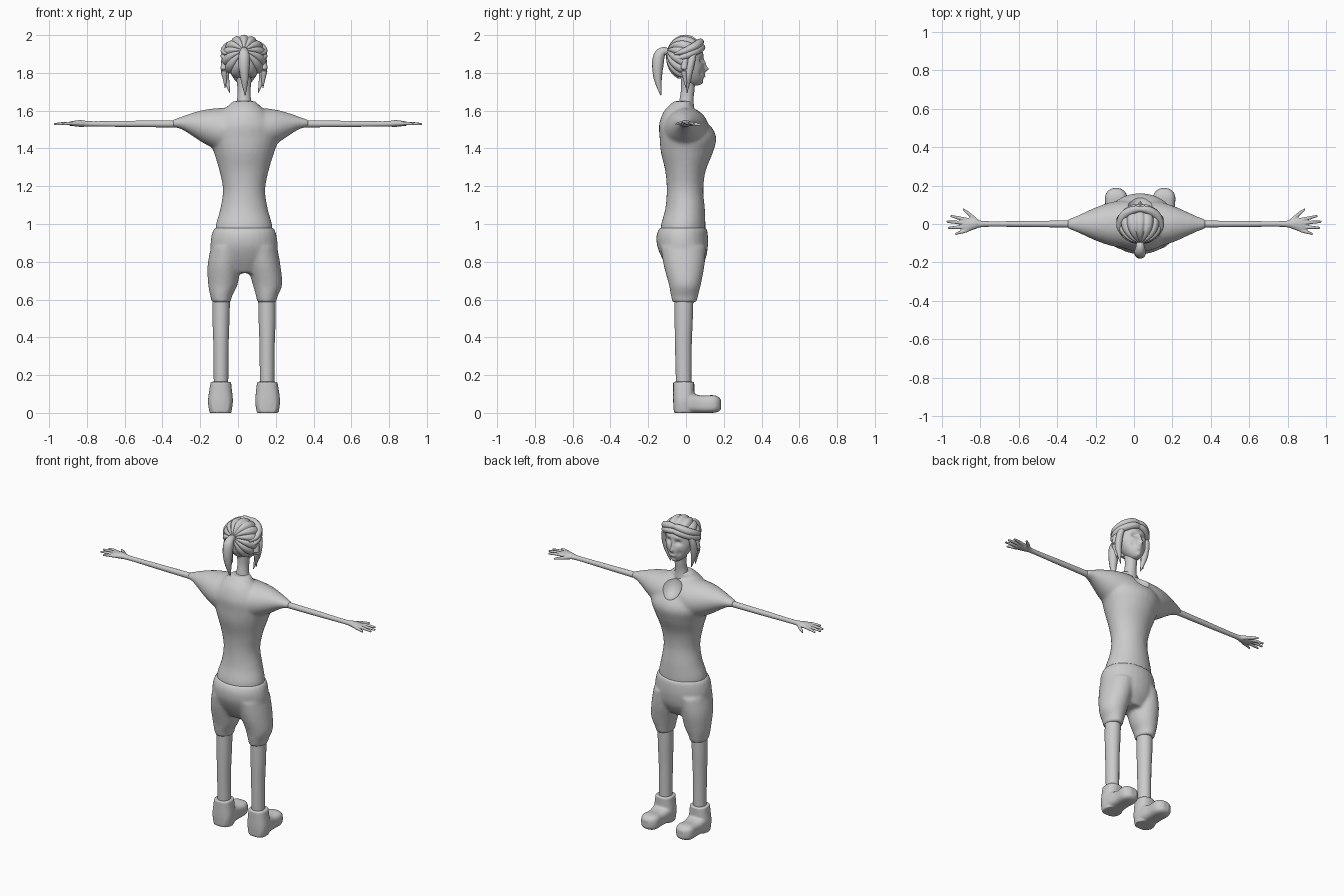
import bpy, bmesh
from math import sin, cos, pi, radians, exp
from mathutils import Vector, Matrix

if "Cube" in bpy.data.objects:
    bpy.data.objects.remove(bpy.data.objects["Cube"])

MID = 0.032  # the body stands slightly off centre
clay = bpy.data.materials.new("light_grey")
clay.use_nodes = True
clay.diffuse_color = (0.6, 0.6, 0.6, 1)
clay.node_tree.nodes["Principled BSDF"].inputs["Base Color"].default_value = (0.6, 0.6, 0.6, 1)


def spline(rings, steps=5):
    """Smooth in-between rings by Catmull-Rom."""
    pts = [Vector(r) for r in rings]
    pts = [pts[0]] + pts + [pts[-1]]
    out = []
    for a, b, c, d in zip(pts, pts[1:], pts[2:], pts[3:]):
        for i in range(steps):
            t = i / steps
            out.append(0.5 * (2 * b + (c - a) * t + (2 * a - 5 * b + 4 * c - d) * t * t
                              + (3 * b - a - 3 * c + d) * t ** 3))
    return out + [pts[-1]]


def loft(bm, rings, axis="z", side=1, mid=0.0, n=28, power=1.0):
    """Rings: position on the axis, two centre values, two radii. side=-1 mirrors x."""
    loops = []
    for t, a, b, ra, rb in spline(rings):
        loop = []
        for k in range(n):
            c, s = cos(2 * pi * k / n), sin(2 * pi * k / n)
            u = a + ra * abs(c) ** power * (1 if c > 0 else -1)
            v = b + rb * abs(s) ** power * (1 if s > 0 else -1)
            x, y, z = {"x": (t, u, v), "y": (u, t, v), "z": (u, v, t)}[axis]
            loop.append(bm.verts.new((mid + side * x, y, z)))
        loops.append(loop)
    for p, q in zip(loops, loops[1:]):
        for k in range(n):
            bm.faces.new((p[k], p[k - 1], q[k - 1], q[k]))
    bm.faces.new(loops[0])
    bm.faces.new(loops[-1])


def finish(bm, name, voxel=0, smooth=0, cutter=None, angle=50):
    """Make the object; optionally fuse overlapping volumes, soften and cut them."""
    bmesh.ops.recalc_face_normals(bm, faces=bm.faces)
    me = bpy.data.meshes.new(name)
    bm.to_mesh(me)
    bm.free()
    ob = bpy.data.objects.new(name, me)
    bpy.context.collection.objects.link(ob)
    if voxel:
        fuse = ob.modifiers.new("fuse", "REMESH")
        fuse.mode, fuse.voxel_size = "VOXEL", voxel
    if smooth:
        soft = ob.modifiers.new("soft", "SMOOTH")
        soft.factor, soft.iterations = 0.5, smooth
    if cutter:
        cut = ob.modifiers.new("cut", "BOOLEAN")
        cut.operation, cut.object = "DIFFERENCE", cutter
    dg = bpy.context.evaluated_depsgraph_get()
    done = bpy.data.meshes.new_from_object(ob.evaluated_get(dg))
    ob.modifiers.clear()
    ob.data = done
    done.materials.clear()
    done.materials.append(clay)
    done.shade_smooth()
    done.set_sharp_from_angle(angle=radians(angle))
    return ob


def ball(centre, radii, u=40, v=28, tilt=0):
    bm = bmesh.new()
    bmesh.ops.create_uvsphere(bm, u_segments=u, v_segments=v, radius=1)
    bm.transform(Matrix.Translation(centre) @ Matrix.Rotation(tilt, 4, "X")
                 @ Matrix.Diagonal((*radii, 1)))
    return bm


def lock(bm, pts):
    """Tapered strand through points given as x, y, z, radius."""
    path = spline(pts, 6)
    loops = []
    for i, p in enumerate(path):
        along = (path[min(i + 1, len(path) - 1)] - path[max(i - 1, 0)]).to_3d()
        turn = along.to_track_quat("Z", "Y")
        loops.append([bm.verts.new(p.to_3d() + turn @ Vector((cos(k * pi / 6), sin(k * pi / 6), 0)) * p[3])
                      for k in range(12)])
    for p, q in zip(loops, loops[1:]):
        for k in range(12):
            bm.faces.new((p[k], p[k - 1], q[k - 1], q[k]))
    bm.faces.new(loops[0])
    bm.faces.new(loops[-1])


# Shirt: trunk fused with two tapering sleeves, then a scooped neckline
neckline = finish(ball((MID, 0.13, 1.61), (0.075, 0.085, 0.1)), "neckline_cutter")
neckline.hide_render = True
bm = bmesh.new()
loft(bm, [(0.93, MID, -0.015, 0.145, 0.115), (0.99, MID, -0.015, 0.15, 0.118),
          (1.08, MID, -0.005, 0.126, 0.105), (1.18, MID, -0.005, 0.112, 0.097),
          (1.28, MID, -0.003, 0.13, 0.107), (1.38, MID, 0.005, 0.16, 0.138),
          (1.46, MID, 0.01, 0.185, 0.15), (1.53, MID, -0.01, 0.17, 0.132),
          (1.6, MID, -0.035, 0.11, 0.08), (1.65, MID, -0.015, 0.06, 0.05)])
for s in (1, -1):
    loft(bm, [(0, 0, 1.5, 0.12, 0.12), (0.1, 0, 1.5, 0.12, 0.115), (0.19, 0, 1.515, 0.095, 0.09),
              (0.27, 0, 1.53, 0.06, 0.053), (0.32, 0, 1.535, 0.038, 0.03),
              (0.36, 0, 1.532, 0.024, 0.02)], "x", s, 0.0125)
finish(bm, "shirt", 0.01, 6, neckline)
bpy.data.objects.remove(neckline)

# Breeches: pelvis fused with two baggy legs
bm = bmesh.new()
loft(bm, [(0.98, MID, -0.015, 0.158, 0.125), (0.94, MID, -0.02, 0.172, 0.136),
          (0.88, MID, -0.018, 0.178, 0.134), (0.81, MID, -0.01, 0.165, 0.112),
          (0.74, MID, -0.008, 0.1, 0.07)])
for s in (1, -1):
    loft(bm, [(0.88, 0.085, -0.015, 0.09, 0.12), (0.78, 0.105, -0.01, 0.088, 0.108),
              (0.68, 0.118 + 0.006 * s, -0.006, 0.078, 0.085), (0.62, 0.121, -0.008, 0.058, 0.072),
              (0.585, 0.12, -0.008, 0.05, 0.064)], "z", s, MID)
finish(bm, "breeches", 0.01, 5)

# Lower legs and shoes
for s, label in ((1, "left"), (-1, "right")):
    bm = bmesh.new()
    loft(bm, [(0.64, 0.12, -0.01, 0.046, 0.05), (0.5, 0.122, -0.012, 0.045, 0.048),
              (0.35, 0.122, -0.014, 0.04, 0.044), (0.12, 0.122, -0.012, 0.038, 0.04)], "z", s, MID)
    finish(bm, label + "_lower_leg")
    bm = bmesh.new()
    loft(bm, [(0, 0.125, -0.012, 0.058, 0.052), (0.06, 0.125, -0.012, 0.066, 0.056),
              (0.12, 0.124, -0.012, 0.06, 0.056), (0.165, 0.123, -0.012, 0.054, 0.056)],
         "z", s, MID, power=0.8)
    loft(bm, [(-0.06, 0.125, 0.045, 0.045, 0.045), (0.0, 0.125, 0.055, 0.063, 0.055),
              (0.08, 0.125, 0.046, 0.056, 0.046), (0.14, 0.125, 0.047, 0.058, 0.047),
              (0.17, 0.125, 0.046, 0.045, 0.04), (0.186, 0.125, 0.044, 0.02, 0.025)],
         "y", s, MID, power=0.65)
    finish(bm, label + "_shoe", 0.006, 4)

# Arms with palm, four fingers and a thumb
for s, label in ((1, "left"), (-1, "right")):
    bm = bmesh.new()
    loft(bm, [(0.3, 0, 1.53, 0.019, 0.019), (0.55, 0, 1.53, 0.016, 0.017),
              (0.77, 0, 1.53, 0.015, 0.014), (0.83, 0, 1.532, 0.028, 0.018),
              (0.87, -0.005, 1.532, 0.038, 0.014), (0.89, -0.005, 1.532, 0.034, 0.01)], "x", s)
    for start, end, tip in ((0.022, 0.042, 0.955), (0.005, 0.012, 0.975),
                            (-0.015, -0.02, 0.968), (-0.033, -0.052, 0.93)):
        loft(bm, [(0.865, start, 1.532, 0.01, 0.01), ((0.87 + tip) / 2, (start + end) / 2, 1.532, 0.009, 0.009),
                  (tip, end, 1.528, 0.006, 0.006)], "x", s, n=12)
    loft(bm, [(0.81, 0.01, 1.53, 0.013, 0.012), (0.85, 0.045, 1.528, 0.013, 0.011),
              (0.89, 0.077, 1.525, 0.007, 0.006)], "x", s, n=12)
    finish(bm, label + "_arm", 0.004, 2)

# Neck
bm = bmesh.new()
loft(bm, [(1.5, MID, 0.0, 0.09, 0.06), (1.6, MID, 0.0, 0.055, 0.045), (1.66, MID, 0.003, 0.037, 0.037),
          (1.72, MID, 0.01, 0.035, 0.036), (1.8, MID, 0.01, 0.045, 0.04)])
finish(bm, "neck")

# Head: tapering jaw, brow, eye sockets, nose, lips and chin
bm = ball((0, 0.012, 1.86), (0.088, 0.08, 0.128), 96, 64)
for v in bm.verts:
    x, y, z = v.co
    low = max(0, 1.86 - z) / 0.128
    v.co.x = x * (1 - 0.18 * low) + MID
    v.co.y += 0.032 * low
    if y > 0.02:
        def bump(px, pz, wx, wz):
            return exp(-((abs(x) - px) / wx) ** 2 - ((z - pz) / wz) ** 2)
        v.co.y += (0.02 * bump(0, 1.82, 0.012, 0.014) + 0.011 * bump(0, 1.85, 0.009, 0.022)
                   - 0.014 * bump(0.032, 1.868, 0.018, 0.013) + 0.006 * bump(0.03, 1.9, 0.03, 0.012)
                   + 0.008 * bump(0, 1.783, 0.02, 0.008) + 0.012 * bump(0, 1.745, 0.022, 0.014)
                   - 0.008 * bump(0.045, 1.8, 0.015, 0.02))
finish(bm, "head")

# Hair cap: lobes run from the crown of the forehead to the tied back
bm = ball((0, 0, 0), (1, 1, 1), 128, 32)
turn = Matrix.Rotation(radians(72), 3, "X")
for v in bm.verts:
    u = v.co.copy()
    lobe = abs(sin(7 * Vector((u.x, u.y, 0)).to_2d().angle_signed(Vector((1, 0)), 0)))
    grow = 1 - 0.09 * (1 - lobe) ** 1.5 * min(1, 2 * Vector((u.x, u.y)).length)
    p = turn @ u * grow
    v.co = (MID + 0.118 * p.x, -0.005 + 0.1 * p.y, 1.882 + 0.12 * p.z)
front = [v for v in bm.verts if v.co.y > 0.045 + 0.55 * (v.co.z - 1.9)]
bmesh.ops.delete(bm, geom=front, context="VERTS")
finish(bm, "hair_cap")

# Loose strands: fringe sweeps and side locks, then the ponytail
for s, label in ((1, "left"), (-1, "right")):
    bm = bmesh.new()
    for drop in (0, 0.028):
        lock(bm, [(MID - 0.03 * s, 0.075 + drop / 4, 1.965 - drop, 0.008),
                  (MID + 0.03 * s, 0.075 + drop / 4, 1.962 - drop, 0.02),
                  (MID + 0.085 * s, 0.045, 1.94 - drop, 0.022),
                  (MID + 0.108 * s, -0.01, 1.915 - drop, 0.016), (MID + 0.09 * s, -0.06, 1.9 - drop, 0.006)])
    lock(bm, [(MID + 0.08 * s, 0.05, 1.93, 0.012), (MID + 0.1 * s, 0.03, 1.87, 0.02),
              (MID + 0.1 * s, 0.015, 1.8, 0.02), (MID + 0.09 * s, 0.01, 1.75, 0.013),
              (MID + 0.075 * s, 0.005, 1.695, 0.002)])
    lock(bm, [(MID + 0.1 * s, 0.0, 1.89, 0.015), (MID + 0.106 * s, -0.01, 1.82, 0.018),
              (MID + 0.102 * s, -0.005, 1.77, 0.011), (MID + 0.1 * s, 0.0, 1.72, 0.002)])
    finish(bm, label + "_hair_strands")

bm = bmesh.new()
lock(bm, [(MID, -0.08, 1.9, 0.018), (MID, -0.115, 1.915, 0.022), (MID, -0.142, 1.89, 0.03),
          (MID, -0.15, 1.83, 0.03), (MID + 0.003, -0.148, 1.76, 0.02), (MID + 0.006, -0.133, 1.68, 0.002)])
finish(bm, "ponytail")
